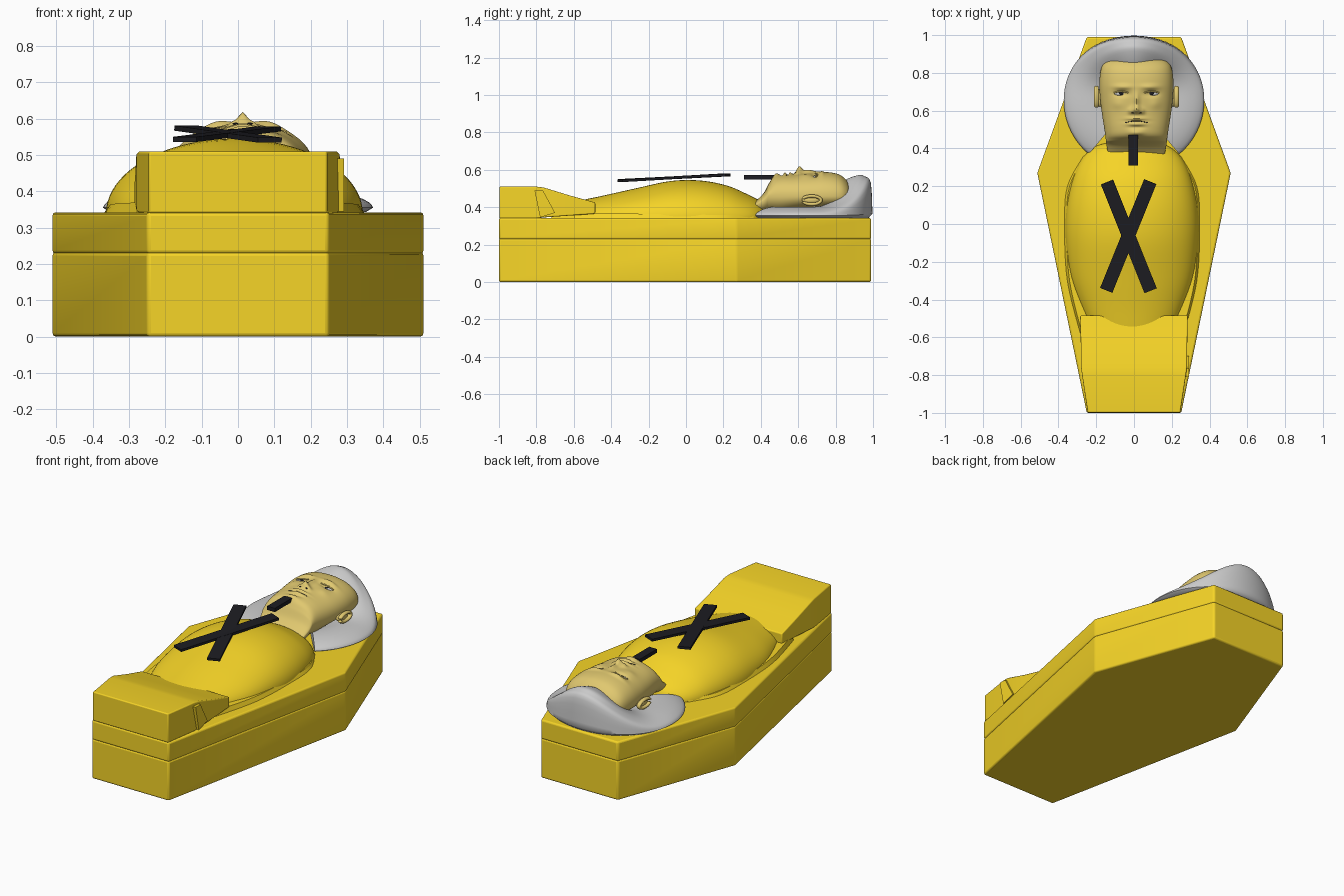
import bpy, bmesh
from math import sin, cos, pi, exp, radians, atan2, hypot, copysign
from mathutils import Vector, Matrix

if "Cube" in bpy.data.objects:
    bpy.data.objects.remove(bpy.data.objects["Cube"])


def material(name, rgb):
    m = bpy.data.materials.new(name)
    m.diffuse_color = (*rgb, 1)
    m.use_nodes = True
    m.node_tree.nodes["Principled BSDF"].inputs["Base Color"].default_value = m.diffuse_color
    return m


GOLD = material("gold", (0.92, 0.66, 0.02))
SKIN = material("skin", (0.75, 0.58, 0.16))
BLACK = material("black", (0.012, 0.012, 0.016))


def finish(name, bm, mat=None, angle=35, bevel=0):
    bmesh.ops.recalc_face_normals(bm, faces=bm.faces)
    me = bpy.data.meshes.new(name)
    bm.to_mesh(me)
    bm.free()
    ob = bpy.data.objects.new(name, me)
    bpy.context.collection.objects.link(ob)
    if mat:
        me.materials.append(mat)
    if bevel:
        b = ob.modifiers.new("bevel", "BEVEL")
        b.width, b.segments = bevel, 3
    bpy.context.view_layer.objects.active = ob
    ob.select_set(True)
    bpy.ops.object.shade_smooth_by_angle(angle=radians(angle))
    ob.select_set(False)
    return ob


def loft(rings):
    bm = bmesh.new()
    vs = [[bm.verts.new(p) for p in r] for r in rings]
    n = len(vs[0])
    for a, b in zip(vs, vs[1:]):
        for i in range(n):
            bm.faces.new((a[i], a[(i + 1) % n], b[(i + 1) % n], b[i]))
    bm.faces.new(vs[0])
    bm.faces.new(vs[-1])
    return bm


def spline(rows, steps):
    # Catmull-Rom through rows of numbers
    rows = [rows[0]] + rows + [rows[-1]]
    out = []
    for k in range(1, len(rows) - 2):
        p = rows[k - 1:k + 3]
        for s in range(steps):
            t = s / steps
            out.append([0.5 * (2 * b + (c - a) * t + (2 * a - 5 * b + 4 * c - d) * t * t
                               + (3 * b - a - 3 * c + d) * t ** 3) for a, b, c, d in zip(*p)])
    return out + [rows[-1]]


def power(v, e):
    return copysign(abs(v) ** e, v)


def ball(name, loc, scale, mat):
    bm = bmesh.new()
    bmesh.ops.create_uvsphere(bm, u_segments=24, v_segments=14, radius=1,
                              matrix=Matrix.Translation(loc) @ Matrix.Diagonal((*scale, 1)))
    return finish(name, bm, mat)


def bar(name, a, b, width, thick):
    a, b = Vector(a), Vector(b)
    d = b - a
    bm = bmesh.new()
    m = Matrix.Translation((a + b) / 2) @ d.to_track_quat('Y', 'Z').to_matrix().to_4x4()
    bmesh.ops.create_cube(bm, size=1, matrix=m @ Matrix.Diagonal((width, d.length, thick, 1)))
    return finish(name, bm, BLACK)


# Hexagonal coffin: base and lid
HALF = [(0.25, -1.0), (0.512, 0.27), (0.25, 0.99)]
OUTLINE = HALF + [(-x, y) for x, y in reversed(HALF)]
for name, z0, z1 in (("coffin_base", 0, 0.232), ("coffin_lid", 0.228, 0.342)):
    finish(name, loft([[(x, y, z) for x, y in OUTLINE] for z in (z0, z1)]), GOLD, bevel=0.01)

# Domed robe over the torso: y, half width, top z
rows = [[-0.72, 0.15, 0.40], [-0.57, 0.21, 0.435], [-0.45, 0.265, 0.46], [-0.28, 0.325, 0.498],
        [-0.08, 0.352, 0.54], [0.08, 0.348, 0.542], [0.22, 0.32, 0.515], [0.32, 0.28, 0.473],
        [0.385, 0.23, 0.44], [0.42, 0.17, 0.41], [0.435, 0.08, 0.37]]
finish("robe", loft([[(-0.01 + w * cos(a), y, 0.338 + (z - 0.338) * sin(a))
                      for a in [pi * i / 40 for i in range(41)]]
                     for y, w, z in spline(rows, 5)]), GOLD)

# Thin hem of the robe on the lid
rows = [[-0.6, 0.27], [-0.3, 0.345], [0.0, 0.36], [0.2, 0.345], [0.36, 0.26]]
finish("robe_hem", loft([[(s * w - 0.01, y, z) for s, z in
                          ((1, 0.338), (0.96, 0.361 - 0.015 * y), (-0.96, 0.361 - 0.015 * y), (-1, 0.338))]
                         for y, w in spline(rows, 6)]), GOLD)

# Folded cloth block over the feet: y, half width, top z, bottom z
rows = [(-0.998, 0.245, 0.51, 0.34), (-0.8, 0.275, 0.51, 0.34), (-0.76, 0.28, 0.505, 0.345),
        (-0.62, 0.282, 0.462, 0.355), (-0.485, 0.285, 0.425, 0.365)]
finish("foot_cloth", loft([[(-w, y, b), (w, y, b), (w, y, t), (-w, y, t)]
                           for y, w, t, b in rows]), GOLD, bevel=0.006)
# Hanging side fold
finish("foot_cloth_fold", loft([[(x, -0.81, z), (x, -0.765, z), (x, -0.7, 0.37), (x, -0.78, 0.345)]
                                for x, z in ((0.24, 0.49), (0.292, 0.49))]), GOLD)

# Grey hood fanned out around the head, raised behind the crown
side = [(0.10, 0.38), (0.19, 0.40), (0.26, 0.40), (0.32, 0.388), (0.36, 0.37), (0.372, 0.355)]
back = [(0.10, 0.44), (0.17, 0.53), (0.26, 0.57), (0.30, 0.565), (0.333, 0.53), (0.342, 0.365)]
rings = []
for k in range(73):
    a = radians(-50 + 280 * k / 72)
    w = max(0, sin(a)) ** 3
    prof = spline([[p + (q - p) * w for p, q in zip(s, b)] for s, b in zip(side, back)], 4)
    prof += [[prof[-1][0] - 0.02, 0.343], [0.10, 0.343]]
    rings.append([(r * cos(a), 0.655 + r * sin(a), z) for r, z in prof])
finish("hood", loft(rings), None, 50)

# Head and neck: y, half width, top z, bottom z
CX = 0.013
rows = [[0.37, 0.15, 0.43, 0.35], [0.415, 0.158, 0.475, 0.355], [0.445, 0.162, 0.53, 0.36],
        [0.47, 0.165, 0.562, 0.36], [0.51, 0.171, 0.573, 0.36], [0.58, 0.182, 0.576, 0.37],
        [0.66, 0.192, 0.582, 0.38], [0.74, 0.196, 0.588, 0.38], [0.81, 0.19, 0.578, 0.385],
        [0.85, 0.172, 0.553, 0.40], [0.872, 0.135, 0.52, 0.43], [0.88, 0.05, 0.48, 0.46]]
# Face relief bumps: x offset, y, x spread, y spread, height
BUMPS = [(0, 0.605, 0.02, 0.018, 0.034), (0, 0.65, 0.014, 0.045, 0.018),
         (0.03, 0.597, 0.013, 0.014, 0.014), (-0.03, 0.597, 0.013, 0.014, 0.014),
         (0.08, 0.69, 0.036, 0.015, -0.016), (-0.08, 0.69, 0.036, 0.015, -0.016),
         (0.075, 0.726, 0.045, 0.012, 0.012), (-0.075, 0.726, 0.045, 0.012, 0.012),
         (0.1, 0.635, 0.03, 0.025, 0.006), (-0.1, 0.635, 0.03, 0.025, 0.006),
         (0, 0.558, 0.045, 0.008, 0.012), (0, 0.544, 0.055, 0.004, -0.006),
         (0, 0.529, 0.04, 0.008, 0.012), (0, 0.512, 0.04, 0.008, -0.006),
         (0, 0.482, 0.035, 0.016, 0.012)]


def relief(x, y):
    return sum(h * exp(-((x - u) / p) ** 2 - ((y - v) / q) ** 2) for u, v, p, q, h in BUMPS)


rings = []
for y, w, t, b in spline(rows, 11):
    mid, ring = 0.46, []
    mid = min(mid, (t + b) / 2 + 0.02)
    for i in range(128):
        a = 2 * pi * i / 128
        x, s = w * power(cos(a), 0.92), power(sin(a), 0.92)
        z = mid + s * ((t - mid) if s > 0 else (mid - b))
        ring.append((CX + x, y, z + max(0, s) * relief(x, y)))
    rings.append(ring)
head = finish("head", loft(rings), SKIN, 70)


def surface(x, y):
    hit, loc, _, _ = head.ray_cast(Vector((x, y, 2)), Vector((0, 0, -1)))
    return loc.z if hit else 0.56


# Mirrored eyes, pupils, brows, nostrils and ears
for tag, s in (("left", -1), ("right", 1)):
    ex = CX + s * 0.081
    ez = surface(ex, 0.69)
    ball(tag + "_eye", (ex, 0.69, ez - 0.003), (0.036, 0.012, 0.009), None)
    ball(tag + "_pupil", (ex, 0.691, ez + 0.002), (0.014, 0.009, 0.006), BLACK)
    lid = [(ex - 0.04 + 0.08 * i / 12, 0.694 + 0.008 * sin(pi * i / 12)) for i in range(13)]
    finish(tag + "_eyelid", loft([[(x, y + 0.004 * cos(a), surface(x, y) + 0.002 + 0.004 * sin(a))
                                   for a in [pi * j / 4 for j in range(8)]] for x, y in lid]), SKIN)
    nx = CX + s * 0.02
    ball(tag + "_nostril", (nx, 0.588, surface(nx, 0.588) - 0.001), (0.008, 0.004, 0.003), BLACK)
    # Ear: curled rim around a shallow bowl
    c = Vector((CX + s * 0.2, 0.668, 0.437))
    rim = []
    for k in range(33):
        t = radians(-160 + 320 * k / 32)
        p = c + Vector((s * 0.012, 0.05 * cos(t) + 0.004, 0.022 * sin(t)))
        out = Vector((0, cos(t), sin(t)))
        rim.append([p + out * 0.009 * cos(a) + Vector((0.013 * sin(a), 0, 0))
                    for a in [pi * j / 5 for j in range(10)]])
    finish(tag + "_ear_rim", loft(rim), SKIN, 60)
    ball(tag + "_ear", c - Vector((s * 0.006, 0, 0)), (0.02, 0.048, 0.022), SKIN)

# Dark mouth line
mouth = [(CX - 0.06 + 0.12 * i / 16, 0.544 - 0.008 * abs(i / 8 - 1) ** 2) for i in range(17)]
finish("mouth_line", loft([[(x, y + 0.002 * cos(a), surface(x, y) + 0.0015 * sin(a))
                            for a in [pi * j / 3 for j in range(6)]] for x, y in mouth]), BLACK)

# Crossed black bars over the chest and small strap under the chin
bar("cross_bar_a", (-0.143, 0.222, 0.574), (0.088, -0.353, 0.541), 0.07, 0.014)
bar("cross_bar_b", (0.086, 0.224, 0.572), (-0.147, -0.351, 0.543), 0.07, 0.014)
bar("chin_strap", (-0.003, 0.31, 0.56), (-0.003, 0.47, 0.56), 0.05, 0.022)
